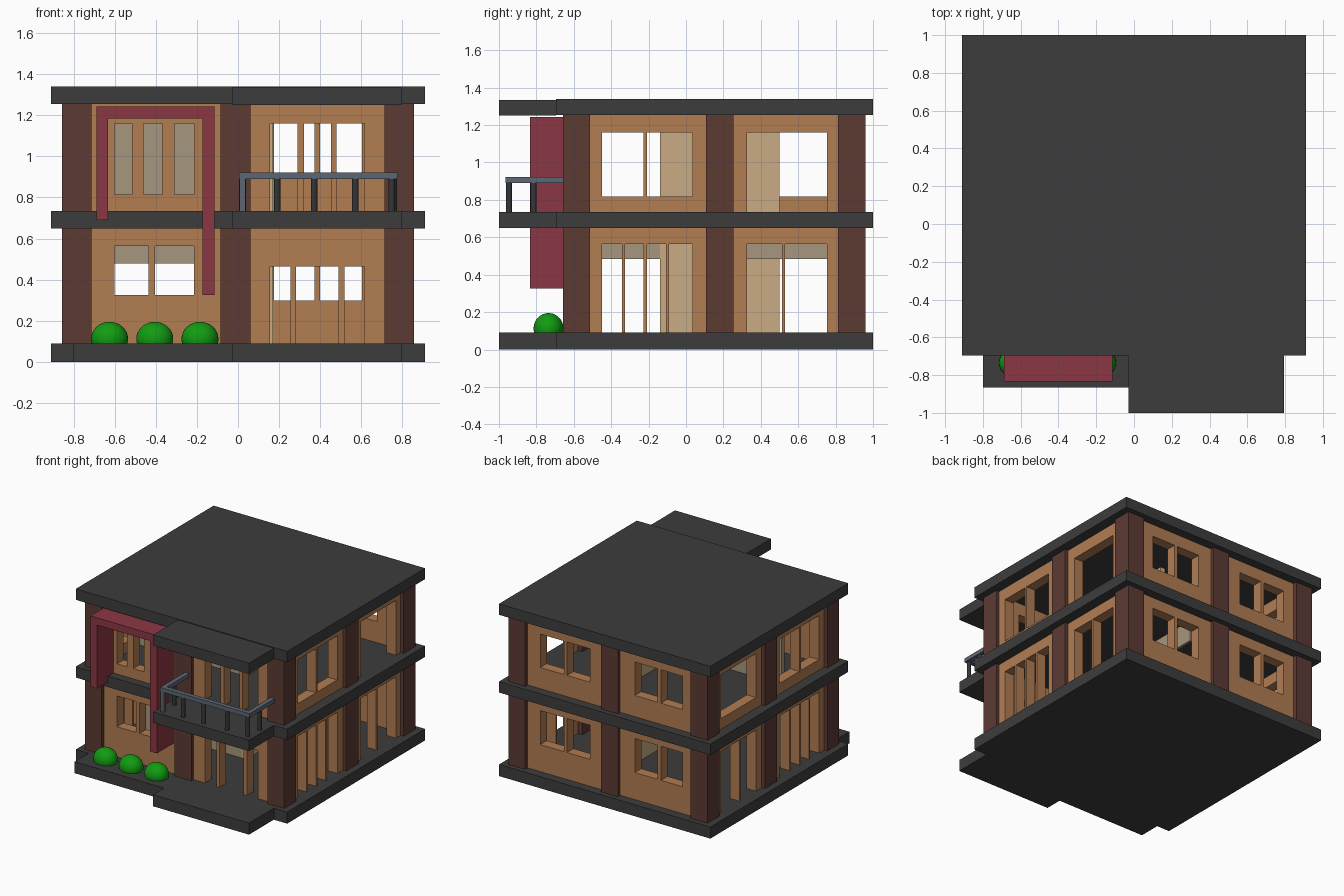
import bpy, bmesh
from mathutils import Matrix, Vector

if "Cube" in bpy.data.objects:
    bpy.data.objects.remove(bpy.data.objects["Cube"])


def mat(name, *c):
    m = bpy.data.materials.new(name)
    m.diffuse_color = (*c, 1)
    m.use_nodes = True
    m.node_tree.nodes["Principled BSDF"].inputs["Base Color"].default_value = m.diffuse_color
    return m


SLAB = mat("slab charcoal", .046, .046, .046)
WALL = mat("wall brown", .44, .205, .086)
COLUMN = mat("column dark brown", .108, .043, .034)
RED = mat("frame red", .26, .038, .057)
GREEN = mat("bush green", .006, .33, .006)
RAIL = mat("rail blue grey", .108, .134, .172)
POST = mat("baluster dark grey", .034, .037, .04)
BEIGE = mat("partition grey beige", .38, .31, .21)
TAN = mat("partition tan", .58, .41, .23)


def finish(name, bm, material):
    me = bpy.data.meshes.new(name)
    bmesh.ops.recalc_face_normals(bm, faces=bm.faces)
    bm.to_mesh(me)
    bm.free()
    me.materials.append(material)
    ob = bpy.data.objects.new(name, me)
    bpy.context.collection.objects.link(ob)
    return ob


def add_box(bm, x0, x1, y0, y1, z0, z1):
    m = Matrix.Translation(((x0 + x1) / 2, (y0 + y1) / 2, (z0 + z1) / 2))
    bmesh.ops.create_cube(bm, size=1, matrix=m @ Matrix.Diagonal((x1 - x0, y1 - y0, z1 - z0, 1)))


def boxes(name, material, *items):
    bm = bmesh.new()
    for b in items:
        add_box(bm, *b)
    return finish(name, bm, material)


def prism(name, material, outline, z0, z1):
    bm = bmesh.new()
    f = bm.faces.new([bm.verts.new((x, y, z0)) for x, y in outline])
    r = bmesh.ops.extrude_face_region(bm, geom=[f])
    bmesh.ops.translate(bm, vec=(0, 0, z1 - z0), verts=[v for v in r["geom"] if isinstance(v, bmesh.types.BMVert)])
    return finish(name, bm, material)


def wall(name, axis, depth, u, z, hole, mullions=(), material=WALL):
    """Wall along axis with a rectangular opening split by upright mullions."""
    (d0, d1), (u0, u1), (z0, z1), (a, b, c, d) = depth, u, z, hole
    parts = [(u0, a, z0, z1), (b, u1, z0, z1), (a, b, d, z1)]
    if c > z0 + .001:
        parts.append((a, b, z0, c))
    parts += [(m0, m1, c, d) for m0, m1 in mullions]
    out = []
    for p0, p1, q0, q1 in parts:
        out.append((p0, p1, d0, d1, q0, q1) if axis == "x" else (d0, d1, p0, p1, q0, q1))
    return boxes(name, material, *out)


# storey heights
F0, C0, F1, C1, TOP = .09, .65, .735, 1.255, 1.34
LOW, HIGH = (F0, C0), (F1, C1)

# slabs
body = [(.91, -.695), (.91, 1), (-.91, 1), (-.91, -.695)]
porch = [(-.03, -1), (.795, -1), (.795, -.695)]
prism("ground_slab", SLAB, body + [(-.8, -.695), (-.8, -.865), (-.03, -.865)] + porch, 0, F0)
prism("balcony_floor_slab", SLAB, body + [(-.03, -.695)] + porch, C0, F1)
boxes("roof_slab", SLAB, (-.91, .91, -.695, 1, C1, TOP))
boxes("roof_canopy", SLAB, (-.03, .795, -1, -.695, 1.25, 1.334))

# columns around the perimeter, both storeys
xs = [(-.857, -.713), (-.085, .06), (.713, .857)]
ys = [(-.657, -.513), (.107, .255), (.812, .96)]
for i, x in enumerate(xs):
    for j, y in enumerate(ys):
        if (i, j) != (1, 1):
            for s, z in (("lower", LOW), ("upper", HIGH)):
                boxes(f"{s}_column_{i}_{j}", COLUMN, (*x, *y, *z))

# bays between the columns
left, right = (-.713, -.085), (.06, .713)
near, far = (-.513, .107), (.255, .812)
front_d, back_d = (-.63, -.55), (.85, .93)

# front walls
wall("lower_front_left_wall", "x", front_d, left, LOW, (-.6, -.213, .325, .565), [(-.435, -.405)])
wall("upper_front_left_wall", "x", front_d, left, HIGH, (-.6, -.213, .815, 1.16), [(-.515, -.46), (-.37, -.31)])
wall("lower_front_right_wall", "x", front_d, right, LOW, (.155, .615, F0, .465), [(.255, .282), (.49, .517)])
wall("upper_front_right_wall", "x", front_d, right, HIGH, (.155, .615, F1, 1.16), [(.29, .32), (.452, .48)])

# back walls
for s, z, c, d in (("lower", LOW, .3, .565), ("upper", HIGH, .9, 1.16)):
    wall(f"{s}_back_left_wall", "x", back_d, left, z, (-.62, -.21, c, d), [(-.435, -.405)])
    wall(f"{s}_back_right_wall", "x", back_d, right, z, (.175, .603, c, d), [(.373, .4)])

# side walls
for side, dx in (("right", (.75, .83)), ("left", (-.83, -.75))):
    wall(f"lower_{side}_near_wall", "y", dx, near, LOW, (-.45, .035, F0, .565),
         [(-.342, -.325), (-.226, -.208), (-.108, -.09)])
    wall(f"lower_{side}_far_wall", "y", dx, far, LOW, (.325, .755, F0, .565), [(.513, .53)])
    wall(f"upper_{side}_near_wall", "y", dx, near, HIGH, (-.45, .035, .818, 1.16), [(-.226, -.208)])
    sill = F1 if side == "right" else .818
    wall(f"upper_{side}_far_wall", "y", dx, far, HIGH, (.325, .755, sill, 1.16))

# interior partitions
wall("lower_cross_partition", "x", (-.14, -.1), (-.75, .13), LOW, (-.65, -.19, F0, .48), material=BEIGE)
boxes("upper_cross_partition", BEIGE, (-.75, .13, -.14, -.1, *HIGH))
boxes("lower_headers", BEIGE, (.13, .17, -.55, -.14, .485, C0), (.17, .19, .255, .85, .485, C0))
for s, z in (("lower", LOW), ("upper", HIGH)):
    boxes(f"{s}_hall_partition", TAN, (.13, .17, -.14, .5, *z))

# red facade frame
fy = (-.833, -.625)
boxes("facade_frame", RED, (-.688, -.115, *fy, 1.185, 1.242),
      (-.688, -.632, *fy, .69, 1.185), (-.173, -.115, *fy, .325, 1.185))

# balcony handrail
rz = (.89, .922)
boxes("handrail", RAIL, (.005, .775, -.965, -.93, *rz),
      (.005, .04, -.93, -.64, *rz), (.74, .775, -.93, -.64, *rz),
      (.008, .036, -.963, -.935, F1, .89))

# balcony balusters
spots = [(.19, -.947), (.37, -.947), (.57, -.947), (.748, -.947), (.022, -.815), (.757, -.815)]
for i, (x, y) in enumerate(spots):
    bm = bmesh.new()
    bmesh.ops.create_cone(bm, cap_ends=True, segments=12, radius1=.016, radius2=.016, depth=.155,
                          matrix=Matrix.Translation((x, y, F1 + .0775)))
    finish(f"baluster_{i}", bm, POST)

# round bushes, cut off at the ground slab
for i, x in enumerate((-.625, -.405, -.185)):
    bm = bmesh.new()
    bmesh.ops.create_uvsphere(bm, u_segments=32, v_segments=16, radius=1,
                              matrix=Matrix.Translation((x, -.735, .112)) @ Matrix.Diagonal((.09, .08, .083, 1)))
    r = bmesh.ops.bisect_plane(bm, geom=bm.verts[:] + bm.edges[:] + bm.faces[:],
                               plane_co=Vector((0, 0, F0 - .002)), plane_no=Vector((0, 0, 1)), clear_inner=True)
    for f in bm.faces:
        f.smooth = True
    finish(f"bush_{i}", bm, GREEN)
